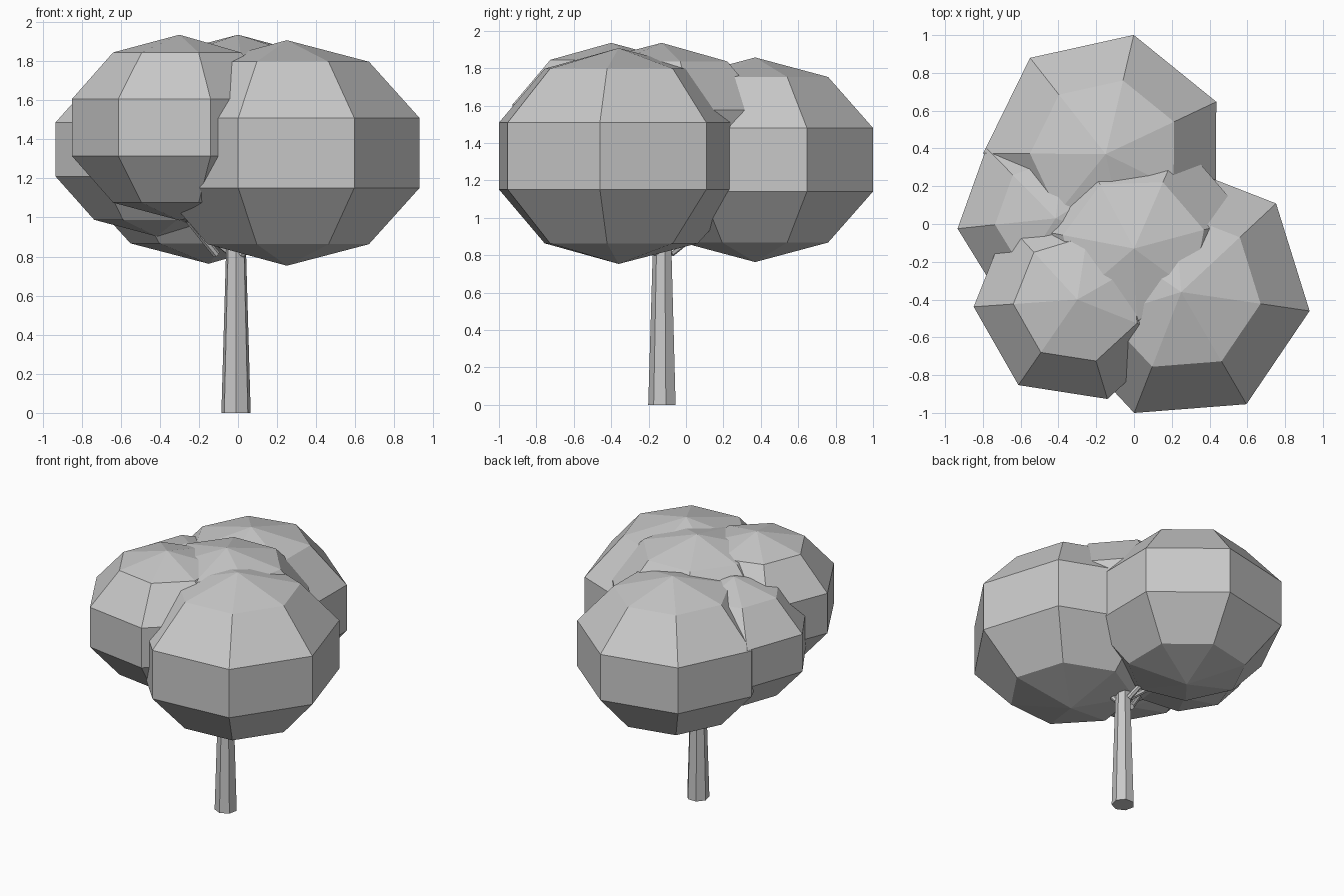
import bpy
import bmesh
from math import sin, cos, pi, radians
from mathutils import Vector

SIDES = 7

old = bpy.data.objects.get("Cube")
if old:
    bpy.data.objects.remove(old, do_unlink=True)

# One plain grey for the whole tree
grey = bpy.data.materials.new("plain_grey")
grey.use_nodes = True
colour = (0.58, 0.58, 0.58, 1)
grey.diffuse_color = colour
grey.node_tree.nodes["Principled BSDF"].inputs["Base Color"].default_value = colour


def lathe(name, profile, location, turn=0.0, axis=(0, 0, 1)):
    """Seven-sided solid from (radius, height) pairs, bottom to top; radius 0 is a pole."""
    bm = bmesh.new()
    rings = []
    for r, z in profile:
        count = SIDES if r else 1
        rings.append([bm.verts.new((r * cos(a), r * sin(a), z))
                      for a in (radians(turn) + i * 2 * pi / SIDES for i in range(count))])
    for low, high in zip(rings, rings[1:]):
        for i in range(SIDES):
            j = (i + 1) % SIDES
            if len(low) == 1:
                bm.faces.new((low[0], high[j], high[i]))
            elif len(high) == 1:
                bm.faces.new((low[i], low[j], high[0]))
            else:
                bm.faces.new((low[i], low[j], high[j], high[i]))
    for ring in (rings[0], rings[-1]):
        if len(ring) > 1:
            bm.faces.new(ring)
    bmesh.ops.recalc_face_normals(bm, faces=bm.faces)
    mesh = bpy.data.meshes.new(name)
    bm.to_mesh(mesh)
    bm.free()
    mesh.materials.append(grey)
    obj = bpy.data.objects.new(name, mesh)
    obj.location = location
    obj.rotation_mode = 'QUATERNION'
    obj.rotation_quaternion = Vector((0, 0, 1)).rotation_difference(Vector(axis))
    bpy.context.collection.objects.link(obj)
    return obj


def leaf_ball(name, centre, girth, half_height, turn):
    """Squashed low-poly ball: two poles and four rings."""
    steps = [pi * k / 5 for k in range(6)]
    profile = [(girth / sin(0.4 * pi) * sin(t) if 0 < k < 5 else 0, -half_height * cos(t))
               for k, t in enumerate(steps)]
    lathe(name, profile, centre, turn)


def branch(name, start, end, r=0.02):
    start, end = Vector(start), Vector(end)
    span = end - start
    lathe(name, [(r, 0), (r * 0.8, span.length)], start, 0, span)


# Foliage
leaf_ball("foliage_front_left", (0.25, -0.36, 1.33), 0.687, 0.577, -8.4)
leaf_ball("foliage_back", (-0.15, 0.37, 1.31), 0.648, 0.547, 25.3)
leaf_ball("foliage_front_right", (-0.30, -0.40, 1.46), 0.55, 0.475, 184)
leaf_ball("foliage_middle", (0.0, -0.13, 1.415), 0.62, 0.52, 15)
leaf_ball("foliage_right", (-0.415, 0.03, 1.348), 0.522, 0.445, 186)

# Tapered trunk and thin branches into the foliage
lathe("trunk", [(0.077, 0), (0.053, 0.81), (0.045, 0.95)], (-0.01, -0.125, 0), 13)
branch("branch_front_right", (-0.11, -0.16, 0.81), (-0.29, -0.27, 1.03))
branch("branch_right", (-0.05, -0.10, 0.83), (-0.30, 0.0, 1.03))
branch("branch_front_left", (0.02, -0.16, 0.81), (0.16, -0.28, 1.0))
branch("branch_back", (-0.02, -0.08, 0.81), (-0.10, 0.16, 1.0))
